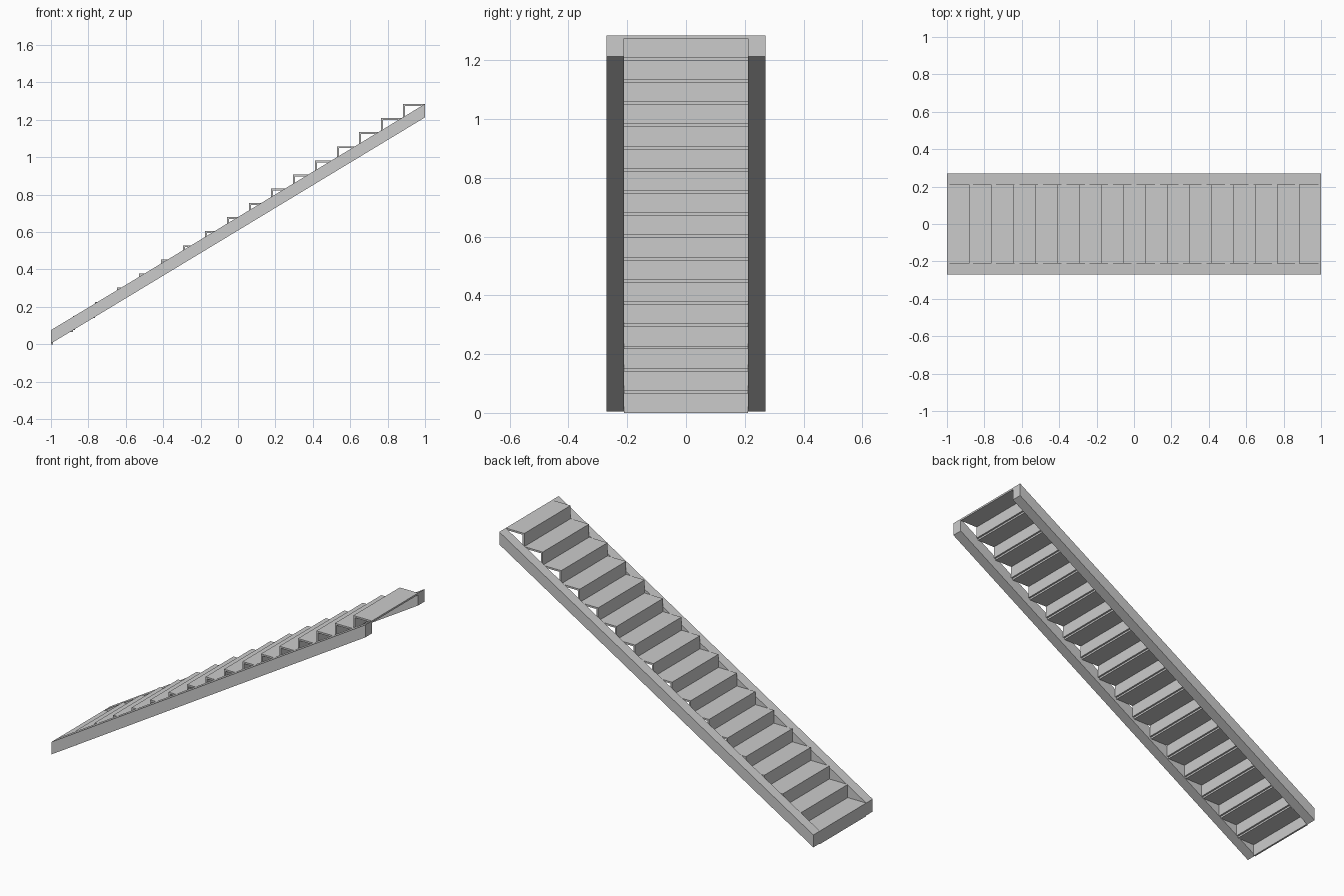
import bpy
import bmesh

if "Cube" in bpy.data.objects:
    bpy.data.objects.remove(bpy.data.objects["Cube"])

STEPS = 17
RUN = 2.0 / STEPS          # depth of one step
RISE = 1.285 / STEPS       # height of one step
T = 0.01                   # board thickness
INNER, OUTER = 0.211, 0.27  # inner and outer half widths

grey = bpy.data.materials.new("light grey")
grey.diffuse_color = (0.6, 0.6, 0.6, 1.0)
grey.use_nodes = True
grey.node_tree.nodes["Principled BSDF"].inputs["Base Color"].default_value = grey.diffuse_color


def extrude_profile(name, profile, y0, y1):
    """Solid made from an x-z outline swept from y0 to y1."""
    bm = bmesh.new()
    face = bm.faces.new([bm.verts.new((x, y0, z)) for x, z in profile])
    swept = bmesh.ops.extrude_face_region(bm, geom=[face])["geom"]
    verts = [g for g in swept if isinstance(g, bmesh.types.BMVert)]
    bmesh.ops.translate(bm, verts=verts, vec=(0, y1 - y0, 0))
    bmesh.ops.recalc_face_normals(bm, faces=bm.faces)
    mesh = bpy.data.meshes.new(name)
    bm.to_mesh(mesh)
    bm.free()
    mesh.materials.append(grey)
    obj = bpy.data.objects.new(name, mesh)
    bpy.context.collection.objects.link(obj)
    return obj


def board(name, x0, x1, z0, z1):
    return extrude_profile(name, [(x0, z0), (x1, z0), (x1, z1), (x0, z1)],
                           -INNER, INNER)


# Sloping side beams with upright ends
beam = [(-1, 0.004), (1, 1.213), (1, 1.285), (-1, RISE)]
extrude_profile("front_stringer", beam, -OUTER, -INNER)
extrude_profile("back_stringer", beam, INNER, OUTER)

# Thin riser and tread for every step
for i in range(STEPS):
    x, z = -1 + i * RUN, i * RISE
    board(f"riser_{i + 1}", x, x + T, z, z + RISE - T)
    board(f"tread_{i + 1}", x, x + RUN, z + RISE - T, z + RISE)
